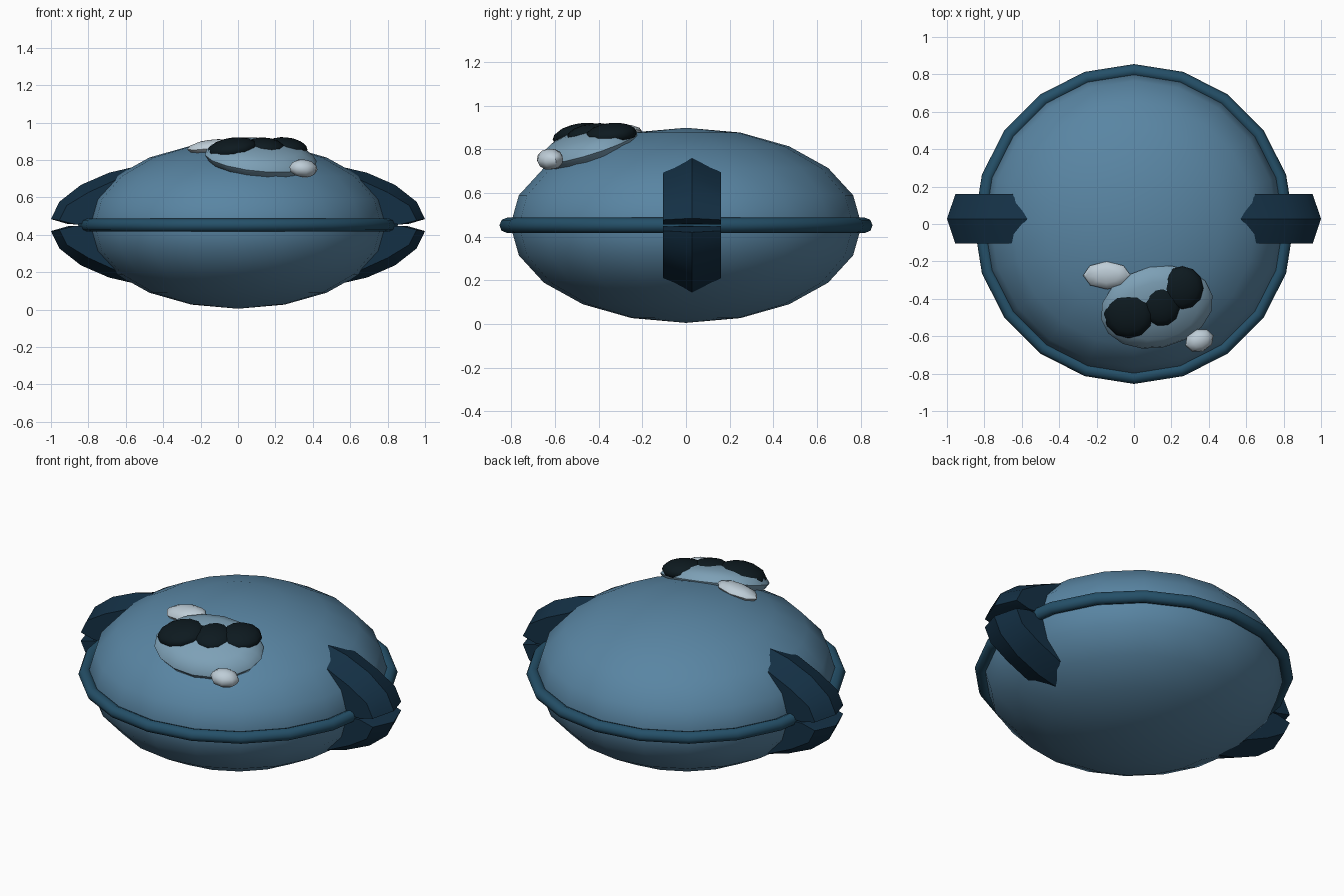
import bpy, bmesh
from math import radians
from mathutils import Vector

if "Cube" in bpy.data.objects:
    bpy.data.objects.remove(bpy.data.objects["Cube"])

MID = 0.452  # height of the rim


def material(name, rgb):
    m = bpy.data.materials.new(name)
    m.diffuse_color = (*rgb, 1)
    m.use_nodes = True
    m.node_tree.nodes["Principled BSDF"].inputs["Base Color"].default_value = m.diffuse_color
    return m


BLUE = material("blue", (0.10, 0.235, 0.366))
RIM = material("rim_blue", (0.018, 0.08, 0.14))
NAVY = material("navy", (0.007, 0.03, 0.06))
PALE = material("pale_blue", (0.205, 0.352, 0.468))
BLACK = material("black", (0.004, 0.01, 0.014))
WHITE = material("off_white", (0.515, 0.61, 0.68))


def finish(name, mat, angle=50):
    ob = bpy.context.object
    ob.name = name
    ob.data.materials.append(mat)
    bpy.ops.object.transform_apply(location=False, rotation=True, scale=True)
    bpy.ops.object.shade_smooth_by_angle(angle=radians(angle))
    return ob


def blob(name, loc, size, mat, rot=(0, 0, 0), seg=12, rings=8):
    bpy.ops.mesh.primitive_uv_sphere_add(segments=seg, ring_count=rings, location=loc,
                                         rotation=[radians(a) for a in rot])
    bpy.context.object.scale = size
    return finish(name, mat)


# Flattened body and its rim
blob("body", (0, 0, MID), (0.805, 0.805, 0.447), BLUE, seg=20, rings=10)
bpy.ops.mesh.primitive_torus_add(major_segments=20, minor_segments=8, location=(0, 0, MID),
                                 major_radius=0.82, minor_radius=0.035)
finish("rim", RIM)

# Ridged claw clips: ridge line, side edge line and buried inner points (x, height above rim)
RIDGE = [(0.57, 0.308), (0.69, 0.28), (0.84, 0.215), (0.955, 0.125), (1.0, 0.032), (0.91, 0.006)]
EDGE = [(0.65, 0.243), (0.80, 0.175), (0.915, 0.105), (0.955, 0.025), (0.87, 0.004)]
INNER = [(0.72, 0.01), (0.60, 0.18)]
Y_MID, Y_HALF = 0.0275, 0.1325


def claw(name, sx, sz):
    bm = bmesh.new()

    def line(pts, y):
        return [bm.verts.new(Vector((sx * x, y, MID + sz * h))) for x, h in pts]

    ridge = line(RIDGE, Y_MID)
    a, b = (line(EDGE + INNER, Y_MID + s * Y_HALF) for s in (-1, 1))
    n = len(EDGE)
    for side in (a, b):
        bm.faces.new(side)
        bm.faces.new((ridge[0], ridge[1], side[0]))
        for i in range(n - 1):
            bm.faces.new((ridge[i + 1], ridge[i + 2], side[i + 1], side[i]))
    bm.faces.new((ridge[0], a[0], b[0]))
    bm.faces.new((ridge[-1], a[n - 1], b[n - 1]))
    for i in range(n - 1, n + 2):
        j = (i + 1) % len(a)
        bm.faces.new((a[i], a[j], b[j], b[i]))
    bmesh.ops.recalc_face_normals(bm, faces=bm.faces)
    me = bpy.data.meshes.new(name)
    bm.to_mesh(me)
    bm.free()
    ob = bpy.data.objects.new(name, me)
    bpy.context.collection.objects.link(ob)
    bpy.ops.object.select_all(action='DESELECT')
    ob.select_set(True)
    bpy.context.view_layer.objects.active = ob
    finish(name, NAVY, 30)


for sx, side in ((-1, "left"), (1, "right")):
    for sz, level in ((1, "upper"), (-1, "lower")):
        claw(f"{level}_{side}_claw", sx, sz)

# Pale mound on the upper front, with dark lumps on top and light nubs beside it
blob("mound", (0.122, -0.445, 0.81), (0.305, 0.23, 0.085), PALE, rot=(19, 3, 12), seg=16)
blob("dark_lump_left", (-0.03, -0.48, 0.862), (0.135, 0.132, 0.055), BLACK, rot=(8, -8, 0))
blob("dark_lump_middle", (0.14, -0.43, 0.868), (0.11, 0.12, 0.05), BLACK, rot=(8, 0, 20))
blob("dark_lump_right", (0.257, -0.343, 0.868), (0.115, 0.118, 0.052), BLACK, rot=(6, 6, 0))
blob("light_nub_back", (-0.145, -0.275, 0.872), (0.128, 0.075, 0.036), WHITE, rot=(8, -7, 0), seg=8, rings=6)
blob("light_nub_front", (0.35, -0.623, 0.755), (0.08, 0.062, 0.048), WHITE, rot=(10, 5, 20), seg=8, rings=6)
